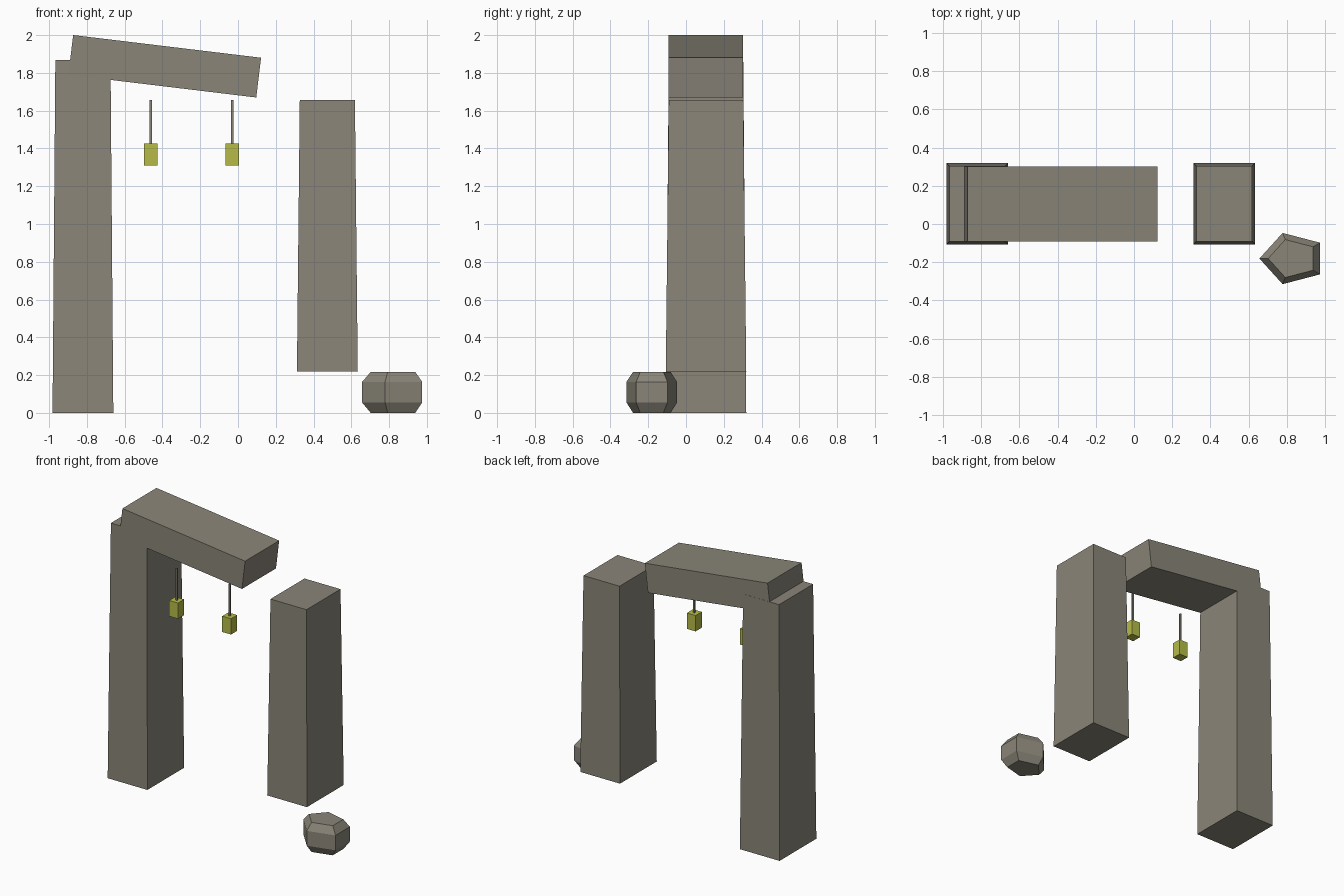
import bpy
import bmesh
from math import atan2, cos, sin, pi

cube = bpy.data.objects.get("Cube")
if cube:
    bpy.data.objects.remove(cube, do_unlink=True)


def material(name, color):
    mat = bpy.data.materials.new(name)
    mat.use_nodes = True
    mat.diffuse_color = color
    mat.node_tree.nodes["Principled BSDF"].inputs["Base Color"].default_value = color
    return mat


stone = material("weathered stone", (0.254, 0.235, 0.19, 1))
glow = material("lantern yellow", (0.47, 0.50, 0.065, 1))


def loft(name, rings, mat):
    """Join stacked rings of points and cap both ends."""
    bm = bmesh.new()
    loops = [[bm.verts.new(p) for p in ring] for ring in rings]
    for low, high in zip(loops, loops[1:]):
        for i in range(len(low)):
            j = (i + 1) % len(low)
            bm.faces.new((low[i], low[j], high[j], high[i]))
    bm.faces.new(loops[0][::-1])
    bm.faces.new(loops[-1])
    bmesh.ops.recalc_face_normals(bm, faces=bm.faces)
    mesh = bpy.data.meshes.new(name)
    bm.to_mesh(mesh)
    bm.free()
    mesh.materials.append(mat)
    obj = bpy.data.objects.new(name, mesh)
    bpy.context.collection.objects.link(obj)
    return obj


def rectangle(x, y, z, hx, hy):
    return [(x + sx * hx, y + sy * hy, z)
            for sx, sy in ((-1, -1), (1, -1), (1, 1), (-1, 1))]


def box(name, center, size, mat):
    hx, hy, hz = (s / 2 for s in size)
    rings = [rectangle(0, 0, z, hx, hy) for z in (-hz, hz)]
    obj = loft(name, rings, mat)
    obj.location = center
    return obj


GATE_Y = 0.106

# Tapered pillars, one of them hovering
for name, x, bottom, top in (("right_pillar", -0.821, 0, 1.868),
                             ("left_pillar", 0.473, 0.22, 1.657)):
    loft(name, [rectangle(x, GATE_Y, bottom, 0.161, 0.213),
                rectangle(x, GATE_Y, top, 0.146, 0.197)], stone)

# Broken, sloping lintel
lintel = box("lintel", (-0.388, GATE_Y - 0.001, 1.835), (1.002, 0.394, 0.212), stone)
lintel.rotation_euler.y = atan2(0.12, 0.995)

# Hanging lanterns
for side, x in (("right", -0.461), ("left", -0.031)):
    box(side + "_lantern_rod", (x, -0.052, 1.539), (0.013, 0.013, 0.235), stone)
    box(side + "_lantern", (x, -0.052, 1.367), (0.071, 0.071, 0.116), glow)

# Fallen five-sided boulder with chamfered top and bottom
angles = [pi + i * 2 * pi / 5 for i in range(5)]
loft("fallen_boulder",
     [[(0.833 + 0.176 * r * cos(a), -0.181 + 0.141 * r * sin(a), z) for a in angles]
      for r, z in ((0.74, 0), (1, 0.055), (1, 0.164), (0.74, 0.217))], stone)
